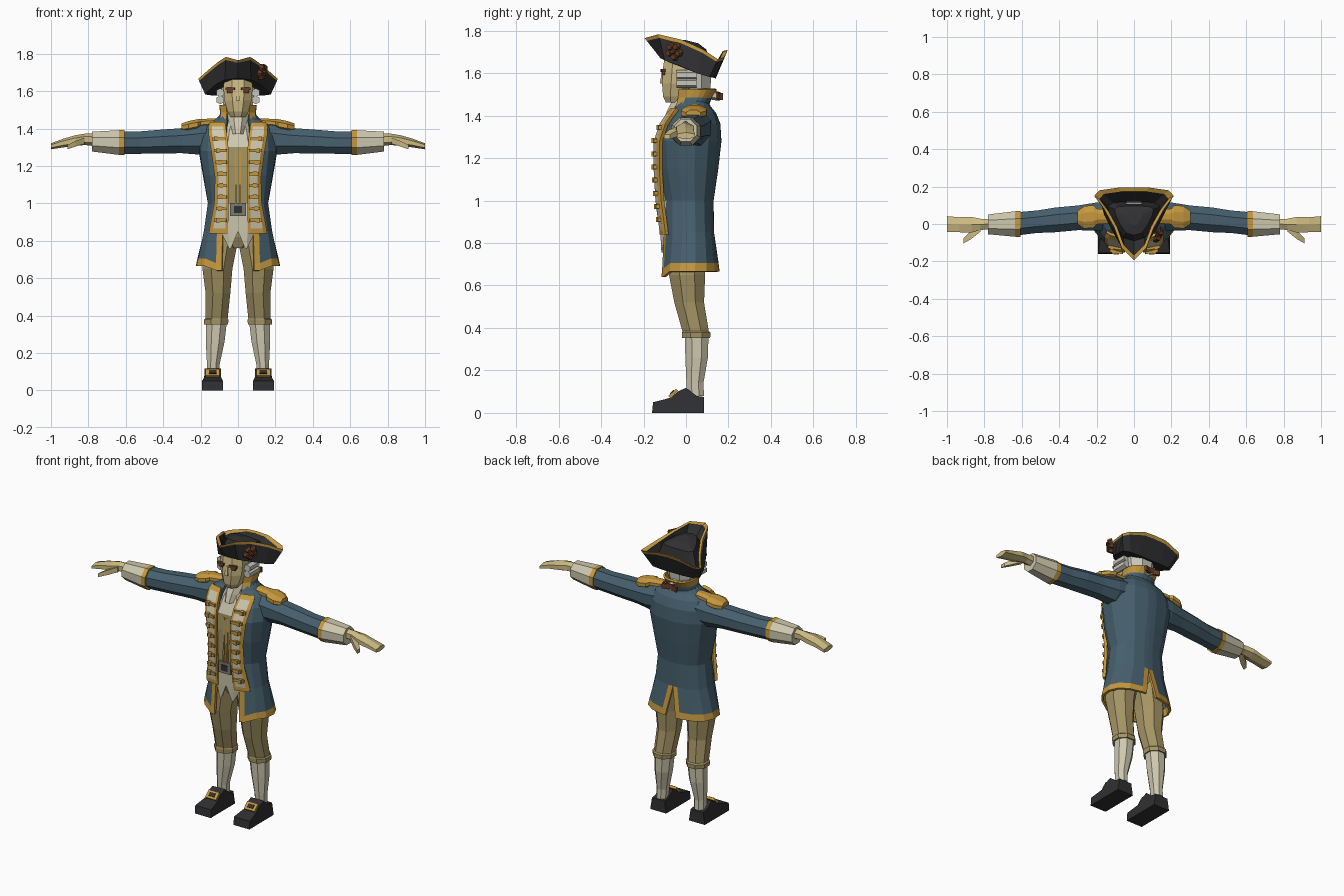
import bpy, bmesh, math
from mathutils import Vector, Matrix

if "Cube" in bpy.data.objects:
    bpy.data.objects.remove(bpy.data.objects["Cube"])

def srgb(r, g, b):
    return tuple((c / 255 / 12.92 if c < 10 else ((c / 255 + .055) / 1.055) ** 2.4) for c in (r, g, b)) + (1,)

COLOURS = dict(coat_blue=(70, 96, 110), gold=(197, 152, 62), black=(48, 48, 50), skin=(206, 188, 132),
               cream=(206, 200, 174), khaki=(164, 148, 100), brown=(104, 62, 38), hair_grey=(200, 199, 188),
               buckle_grey=(125, 122, 112))
MAT = {}
for key, rgb in COLOURS.items():
    MAT[key] = bpy.data.materials.new(key)
    MAT[key].diffuse_color = srgb(*rgb)

def finish(name, bm, mats, mirror=False, solid=0):
    bmesh.ops.recalc_face_normals(bm, faces=bm.faces)
    me = bpy.data.meshes.new(name)
    bm.to_mesh(me)
    bm.free()
    ob = bpy.data.objects.new(name, me)
    bpy.context.collection.objects.link(ob)
    for m in mats:
        me.materials.append(MAT[m])
    if mirror:
        ob.modifiers.new("mirror", 'MIRROR')
    if solid:
        s = ob.modifiers.new("thickness", 'SOLIDIFY')
        s.thickness, s.offset = solid, 0
    return ob

def surf(name, rows, mats, rule=None, wrap=False, mirror=False, solid=0):
    """Skin a grid of points; wrapped grids are closed tubes with caps."""
    bm = bmesh.new()
    vs = [[bm.verts.new(p) for p in r] for r in rows]
    n = len(rows[0])
    for i in range(len(vs) - 1):
        for j in range(n if wrap else n - 1):
            k = (j + 1) % n
            f = bm.faces.new((vs[i][j], vs[i][k], vs[i + 1][k], vs[i + 1][j]))
            f.material_index = rule(i, j) if rule else 0
    if wrap:
        for i, r in ((0, vs[0]), (len(vs) - 2, vs[-1])):
            bm.faces.new(r).material_index = rule(i, 0) if rule else 0
    return finish(name, bm, mats, mirror, solid)

def loft(name, axis, secs, mats, rule=None, n=8, mirror=False):
    """Tube along an axis; each section is (position, u, v, radius u, radius v)."""
    rows, k = [], 1 / math.cos(math.pi / n)
    for p, u, v, ru, rv in secs:
        row = []
        for i in range(n):
            a = (i + .5) * math.tau / n
            c, s = u + ru * k * math.cos(a), v + rv * k * math.sin(a)
            row.append({'x': (p, c, s), 'y': (c, p, s), 'z': (c, s, p)}[axis])
        rows.append(row)
    return surf(name, rows, mats, rule, True, mirror)

def box(name, loc, size, mat, mirror=False, rot=0, rotz=0):
    bm = bmesh.new()
    m = (Matrix.Translation(loc) @ Matrix.Rotation(rotz, 4, 'Z') @ Matrix.Rotation(rot, 4, 'X')
         @ Matrix.Diagonal((*size, 1)))
    bmesh.ops.create_cube(bm, size=1, matrix=m)
    return finish(name, bm, [mat], mirror)

def arc(z, rx, yf, yb, xf, xb, trim=.03, n=6, p=.85):
    """Half of a garment ring from front edge xf round to back edge xb."""
    cy, ry = (yf + yb) / 2, (yb - yf) / 2
    t = lambda x: math.asin(min(1, x / rx) ** (1 / p))
    a, b = t(xf + trim), math.pi - t(xb + trim)
    ts = [t(xf)] + [a + (b - a) * i / n for i in range(n + 1)] + [math.pi - t(xb)]
    return [(rx * max(0, math.sin(q)) ** p,
             cy - math.copysign(ry * abs(math.cos(q)) ** p, math.cos(q)), z) for q in ts]

# Shoes with gold buckles
profile = [(-.16, 0), (.085, 0), (.085, .075), (.05, .08), (0, .118), (-.04, .10), (-.07, .072), (-.155, .05)]
shoe = [[(x, y, z) for y, z in profile] for x in (.08, .192)]
for row in shoe:
    s = 1 if row is shoe[0] else -1
    row[:] = [(x + s * .012 * (z > .06), y, z) for x, y, z in row]
surf("shoe", shoe, ["black"], wrap=True, mirror=True)
box("shoe_buckle", (.136, -.06, .092), (.075, .05, .014), "gold", True, .75)
box("shoe_buckle_centre", (.136, -.063, .095), (.04, .024, .014), "black", True, .75)

# Stockings, breeches and seat
loft("stocking", 'z', [(.08, .133, .045, .032, .04), (.14, .132, .042, .034, .04), (.26, .122, .05, .05, .053),
                       (.37, .115, .05, .056, .056)], ["cream"], mirror=True)
loft("breeches_leg", 'z', [(.352, .117, .048, .064, .066), (.378, .117, .048, .066, .067), (.385, .115, .045, .06, .062),
                           (.52, .107, .015, .066, .07), (.65, .11, .005, .08, .085), (.78, .092, .005, .088, .088),
                           (.88, .075, .005, .075, .085)], ["khaki"], mirror=True)
loft("breeches_seat", 'z', [(.76, 0, .005, .05, .06), (.82, 0, .005, .13, .085), (.92, 0, .005, .13, .09)], ["khaki"])

# Waistcoat, shirt and tails
loft("waistcoat", 'z', [(.86, 0, -.01, .135, .10), (.95, 0, -.01, .13, .105), (1.0, 0, -.01, .13, .108),
                        (1.2, 0, 0, .15, .125), (1.3, 0, .005, .14, .125), (1.39, 0, .02, .11, .10),
                        (1.45, 0, .03, .07, .075)], ["khaki", "cream"], lambda i, j: int(i < 2 or i > 3))
surf("waistcoat_tail", [[(0, -.118, .94), (.05, -.118, .94), (.10, -.095, .94)],
                        [(0, -.115, .85), (.05, -.115, .85), (.10, -.09, .85)],
                        [(.035, -.11, .765), (.045, -.11, .755), (.075, -.095, .82)]],
     ["cream"], mirror=True, solid=.012)
box("waistcoat_edge", (.012, -.121, 1.14), (.008, .014, .28), "gold", True, -.04)
loft("belt", 'z', [(.935, 0, -.01, .135, .112), (1.0, 0, -.01, .135, .114)], ["cream"])
box("belt_buckle", (0, -.128, .967), (.085, .016, .07), "buckle_grey")
box("belt_buckle_centre", (0, -.134, .967), (.045, .012, .036), "black")

# Coat with gold hem, open front and back vent
coat = [arc(*r) for r in [(.645, .22, -.115, .152, .085, .035), (.685, .212, -.112, .147, .085, .028),
                          (.85, .178, -.105, .125, .08, 0), (1.0, .157, -.10, .123, .06, 0),
                          (1.15, .183, -.125, .145, .06, 0), (1.28, .205, -.13, .16, .06, 0),
                          (1.36, .195, -.105, .155, .06, 0), (1.41, .165, -.07, .135, .06, 0),
                          (1.44, .12, -.05, .11, .055, 0), (1.475, .085, -.04, .095, .05, 0)]]
for r in coat[:2]:
    r[:] = [(x, y, z + (.02 if y > -.08 else -.005)) for x, y, z in r]
last = len(coat[0]) - 2
surf("coat", coat, ["coat_blue", "gold"], lambda i, j: int(i == 0 or (i < 2 and j in (0, last))),
     mirror=True, solid=.014)
collar = [arc(*r) for r in [(1.44, .10, -.055, .10, .06, 0), (1.485, .09, -.045, .115, .055, 0),
                            (1.525, .095, -.045, .14, .06, 0)]]
surf("collar", collar, ["coat_blue", "gold"], lambda i, j: int(i == 1 or j == 0), mirror=True, solid=.012)

# Lapels: cream panels framed in gold, with a row of braid and buttons
LAPEL = [(.84, .055, .15, -.115), (.865, .053, .147, -.117), (1.0, .05, .122, -.135), (1.14, .048, .118, -.143),
         (1.28, .05, .138, -.143), (1.36, .058, .152, -.115), (1.405, .065, .155, -.085), (1.43, .07, .145, -.065)]

def lapel_at(z):
    for a, b in zip(LAPEL, LAPEL[1:]):
        if a[0] <= z <= b[0]:
            return Vector(a).lerp(Vector(b), (z - a[0]) / (b[0] - a[0]))

rows = [[(xi, y, z), (xi + .014, y, z), (xo - .018, y + .012, z), (xo, y + .025, z)] for z, xi, xo, y in LAPEL]
surf("lapel", rows, ["cream", "gold"], lambda i, j: int(j != 1 or i in (0, len(LAPEL) - 2)), mirror=True, solid=.018)
for i in range(8):
    z, xi, xo, y = lapel_at(.91 + i * .062)
    box("lapel_braid", ((xi + xo) / 2, y - .006, z), (xo - xi - .02, .016, .017), "gold", True, 0, .14)
    box("lapel_button", (xo - .03, y - .008, z), (.02, .022, .024), "gold", True)

# Sleeves, cuffs, hands and epaulettes
loft("sleeve", 'x', [(.10, .04, 1.355, .08, .075), (.20, .04, 1.34, .075, .08), (.30, .033, 1.335, .066, .067),
                     (.42, .022, 1.33, .066, .063), (.52, .012, 1.325, .06, .06), (.615, .002, 1.325, .062, .06)],
     ["coat_blue"], mirror=True)
loft("cuff", 'x', [(.607, 0, 1.325, .07, .067), (.635, 0, 1.325, .068, .066), (.78, -.002, 1.33, .053, .053)],
     ["gold", "cream"], lambda i, j: i, mirror=True)
loft("hand", 'x', [(.76, 0, 1.34, .026, .03), (.82, -.002, 1.342, .03, .026), (.87, -.004, 1.335, .042, .025),
                   (.935, -.004, 1.322, .04, .02), (1.0, 0, 1.305, .042, .014)], ["skin"], n=6, mirror=True)
loft("thumb", 'x', [(.82, -.02, 1.335, .02, .016), (.87, -.058, 1.318, .022, .015), (.912, -.09, 1.3, .014, .011)],
     ["skin"], n=4, mirror=True)
loft("epaulette", 'x', [(.12, .04, 1.435, .035, .02), (.20, .04, 1.428, .042, .022), (.215, .04, 1.422, .06, .028),
                        (.265, .036, 1.412, .06, .028), (.302, .034, 1.405, .035, .022)], ["gold"], mirror=True)

# Cravat, neck and head
loft("cravat", 'z', [(1.37, 0, -.07, .03, .04), (1.42, 0, -.035, .045, .055), (1.48, 0, 0, .06, .06)], ["cream"])
loft("neck", 'z', [(1.42, 0, .015, .05, .055), (1.56, 0, .015, .05, .055)], ["skin"])
loft("head", 'z', [(1.462, 0, -.055, .04, .04), (1.49, 0, -.05, .055, .058), (1.55, 0, -.04, .073, .073),
                   (1.61, 0, -.035, .077, .075), (1.68, 0, -.03, .075, .07)], ["skin"])
loft("nose", 'z', [(1.55, 0, -.112, .011, .012), (1.605, 0, -.108, .007, .006)], ["skin"], n=4)
box("eyebrow", (.042, -.108, 1.612), (.05, .016, .014), "brown", True, 0, .12)
box("eye", (.042, -.107, 1.598), (.032, .014, .014), "brown", True, 0, .12)

# Hair with side curls and tied queue
loft("hair", 'z', [(1.49, 0, .06, .055, .05), (1.53, 0, .045, .08, .07), (1.60, 0, .04, .088, .08),
                   (1.66, 0, .035, .088, .08)], ["hair_grey"])
for z in (1.553, 1.592):
    loft("hair_curl", 'y', [(-.045, .095, z, .021, .02), (.05, .095, z, .021, .02)], ["hair_grey"], n=6, mirror=True)
loft("queue", 'y', [(.08, 0, 1.51, .03, .025), (.14, 0, 1.495, .022, .02), (.158, 0, 1.49, .02, .018)], ["hair_grey"], n=6)
box("queue_ribbon", (0, .152, 1.495), (.05, .02, .03), "brown")
box("queue_bow", (.03, .16, 1.49), (.045, .014, .032), "brown", True, 0, .3)

# Three-cornered hat: turned-up brim with gold edge around a low crown
rim = [(0, -.195, 1.765), (.065, -.13, 1.783), (.105, -.02, 1.757), (.16, .08, 1.712), (.213, .15, 1.665),
       (.185, .18, 1.675), (.08, .195, 1.705), (0, .195, 1.71)]
low = [(0, -.12, 1.67), (.07, -.10, 1.66), (.12, -.03, 1.635), (.16, .05, 1.6), (.175, .11, 1.582),
       (.14, .135, 1.577), (.07, .14, 1.575), (0, .14, 1.575)]

def ring(half):
    return half + [(-x, y, z) for x, y, z in half[-2:0:-1]]

def shrink(half, k, dz):
    return [(x * k, .03 + (y - .03) * k, z + dz) for x, y, z in half]

band = [tuple(Vector(a).lerp(Vector(b), .86)) for a, b in zip(low, rim)]
inner = shrink(rim, .87, -.006)
base = shrink(low, .8, .035)
top = [(x, y, 1.735 - y * .25) for x, y, z in shrink(low, .6, 0)]
peak = [(x, y, 1.755 - y * .25) for x, y, z in shrink(low, .25, 0)]
surf("hat", [ring(h) for h in (low, band, rim, inner, base, top, peak)], ["black", "gold"],
     lambda i, j: int(i in (1, 2)), wrap=True)

# Cockade on the hat's left side
bm = bmesh.new()
place = Matrix.Translation((.133, -.06, 1.703)) @ Matrix.Rotation(-.45, 4, 'Z') @ Matrix.Rotation(1.75, 4, 'Y')
for i in range(5):
    a = i * math.tau / 5
    bmesh.ops.create_cone(bm, cap_ends=True, segments=6, radius1=.021, radius2=.013, depth=.022,
                          matrix=place @ Matrix.Translation((.027 * math.cos(a), .027 * math.sin(a), 0)))
bmesh.ops.create_cone(bm, cap_ends=True, segments=6, radius1=.018, radius2=.01, depth=.034, matrix=place)
finish("cockade", bm, ["brown"])

for m in bpy.data.materials:
    if m.users and not m.is_grease_pencil:
        m.use_nodes = True
        m.node_tree.nodes["Principled BSDF"].inputs["Base Color"].default_value = m.diffuse_color
